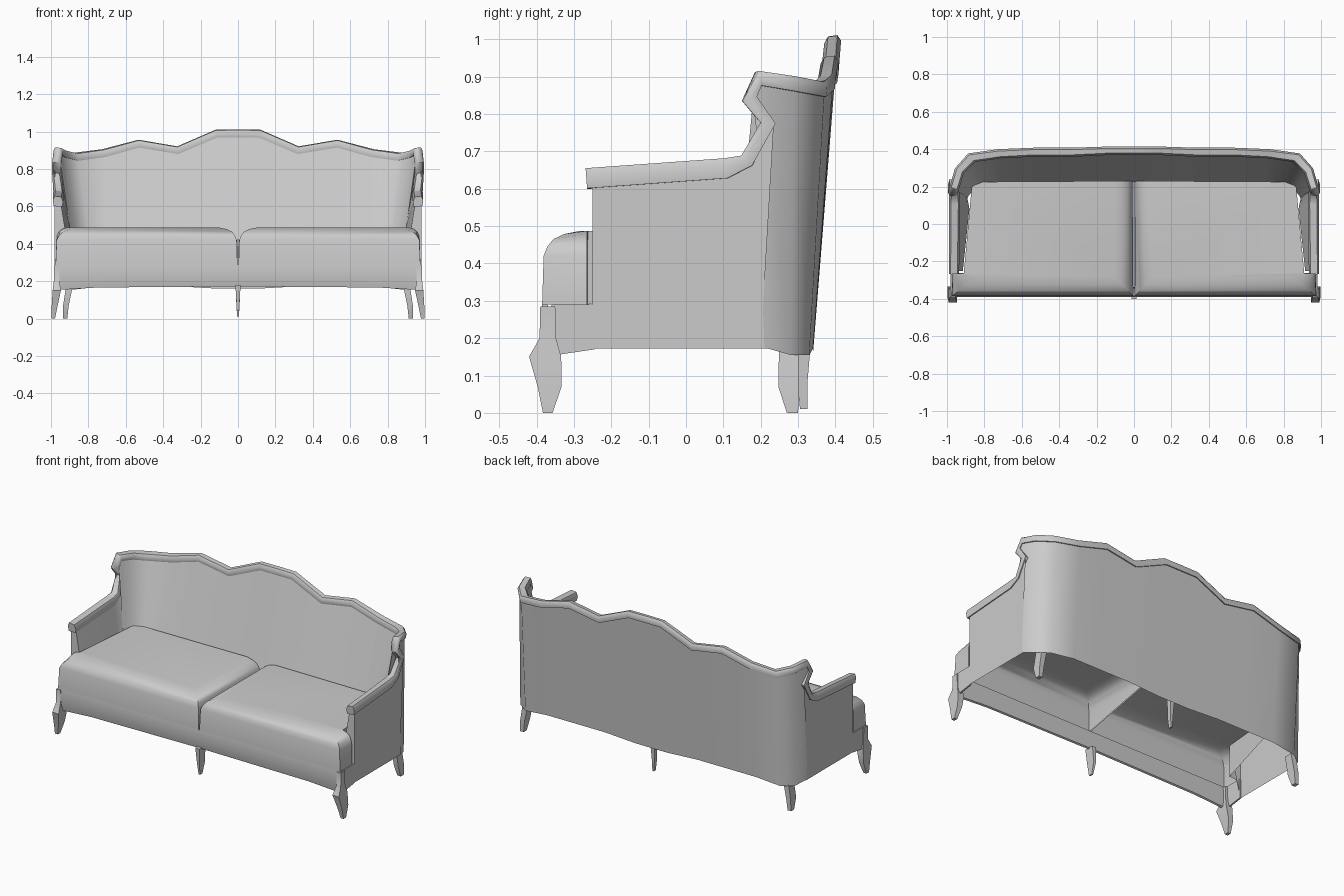
import bpy, bmesh
from mathutils import Vector

if "Cube" in bpy.data.objects:
    bpy.data.objects.remove(bpy.data.objects["Cube"])

grey = bpy.data.materials.new("grey upholstery")
grey.diffuse_color = (0.6, 0.6, 0.6, 1)
grey.use_nodes = True
grey.node_tree.nodes["Principled BSDF"].inputs["Base Color"].default_value = grey.diffuse_color


def make(name, rings, closed=True, cap_start=False, cap_end=False, mirror=True, angle=0.7):
    """Loft a skin through rings of points, optionally capped and mirrored."""
    bm = bmesh.new()
    rows = [[bm.verts.new(p) for p in r] for r in rings]
    n = len(rings[0])
    for a, b in zip(rows, rows[1:]):
        for i in range(n if closed else n - 1):
            j = (i + 1) % n
            bm.faces.new((a[i], a[j], b[j], b[i]))
    if cap_start:
        bm.faces.new(rows[0])
    if cap_end:
        bm.faces.new(rows[-1])
    bmesh.ops.recalc_face_normals(bm, faces=bm.faces)
    me = bpy.data.meshes.new(name)
    bm.to_mesh(me)
    bm.free()
    me.materials.append(grey)
    ob = bpy.data.objects.new(name, me)
    bpy.context.collection.objects.link(ob)
    if mirror:
        ob.modifiers.new("mirror", 'MIRROR')
    bpy.ops.object.select_all(action='DESELECT')
    ob.select_set(True)
    bpy.context.view_layer.objects.active = ob
    bpy.ops.object.shade_smooth_by_angle(angle=angle)
    return ob


# Stations from back centre, round the wing, to the arm front:
# outer x, outer y low, outer y top, top z, inner x, inner y top, inner y low
stations = [
    (0, .34, .405, .975, 0, .38, .225),
    (.11, .34, .405, .975, .11, .38, .225),
    (.32, .34, .398, .885, .32, .37, .225),
    (.53, .34, .398, .92, .53, .37, .225),
    (.72, .34, .392, .87, .71, .362, .225),
    (.88, .33, .37, .85, .855, .34, .205),
    (.95, .28, .29, .865, .92, .275, .18),
    (.975, .22, .20, .88, .945, .19, .15),
    (.98, .21, .185, .845, .95, .18, .14),
    (.98, .20, .235, .775, .95, .23, .13),
    (.98, .16, .175, .665, .945, .18, .11),
    (.98, .10, .11, .632, .94, .115, .08),
    (.98, -.25, -.25, .605, .945, -.25, -.25),
]

# Upholstered shell: back, wings and arms, open underneath
shell, outer, inner = [], [], []
for ox, oyb, oyt, zt, ix, iyt, iyb in stations:
    low_x = ix - (.06 if ix > .8 else 0) + (.03 if oyb < 0 else 0)
    bottom = .155 if .85 < ox < .96 else (.16 if ox < .2 else .172)
    outer.append(Vector((ox, oyt, zt)))
    inner.append(Vector((ix, iyt, zt)))
    shell.append([(ox, oyb, bottom), outer[-1], inner[-1], (low_x, iyb, .42)])
make("back_and_arms", shell, closed=False, cap_end=True)

# Rolled trim following the top edge
trim = []
last = len(stations) - 1
for k, (o, i) in enumerate(zip(outer, inner)):
    t = (outer[min(k + 1, last)] - outer[max(k - 1, 0)]).normalized()
    d = (o - i).normalized()
    up = t.cross(d).normalized()
    h = .05 if k >= last - 1 else .036
    ring = [o + d * .006 - up * .004, o + d * .01 + up * h * .6, o + up * h,
            i + up * h * .9, i - d * .01 + up * h * .4, i - d * .005 - up * .006]
    if k == last:
        ring = [p + Vector((0, -.015, 0)) for p in ring]
    trim.append(ring)
make("top_trim", trim, cap_end=True, angle=.9)

# Seat cushions, wider in front of the arms, hollow below and behind,
# with side walls that get shallower towards the back:
# x, y, x inset weight, y inset weight
outline = [(.003, .23, 1, 0), (.003, -.385, 1, 1), (.975, -.385, -1.4, 1),
           (.975, -.265, -.6, 0), (.91, -.262, 0, 0), (.865, .225, 0, 0)]
levels = [(.29, 0), (.42, .004), (.445, .014), (.465, .03), (.479, .06), (.487, .1)]
make("seat_cushion",
     [[(x + wx * s, y + wy * s, max(z, .41 + z * .02) if y > 0 else z)
       for x, y, wx, wy in outline] for z, s in levels],
     closed=False, cap_end=True, angle=.9)

# Front apron, with a slightly arched lower edge, and its side returns
apron = []
for x, zb in [(0, .172), (.75, .166), (.98, .152)]:
    apron.append([(x, -.375, zb), (x, -.39, .23), (x, -.385, .29),
                  (x, -.37, .29), (x, -.365, zb + .005)])
make("front_apron", apron, cap_end=True)
make("apron_side", [[(x, -.36, .153), (x, -.36, .29), (x, -.245, .29), (x, -.245, .17)]
                    for x in (.97, .98)], cap_start=True, cap_end=True)


# Legs: height, centre x, centre y, half width, half depth
def leg(name, levels, mirror):
    rings = [[(x - a, y - b, z), (x + a, y - b, z), (x + a, y + b, z), (x - a, y + b, z)]
             for z, x, y, a, b in levels]
    make(name, rings, cap_start=True, cap_end=True, mirror=mirror)


leg("front_leg", [(0, .988, -.37, .01, .013), (.07, .98, -.365, .016, .032),
                  (.15, .969, -.377, .022, .043), (.2, .97, -.37, .015, .022),
                  (.285, .97, -.37, .015, .02)], True)
leg("back_leg", [(0, .925, .285, .012, .015), (.07, .92, .275, .015, .028),
                 (.18, .9, .275, .018, .026)], True)
leg("centre_front_leg", [(.01, 0, -.37, .005, .012), (.08, 0, -.365, .008, .028),
                         (.18, 0, -.372, .014, .03)], False)
leg("centre_back_leg", [(.01, 0, .315, .005, .01), (.08, 0, .312, .009, .013),
                        (.19, 0, .318, .014, .016)], False)
